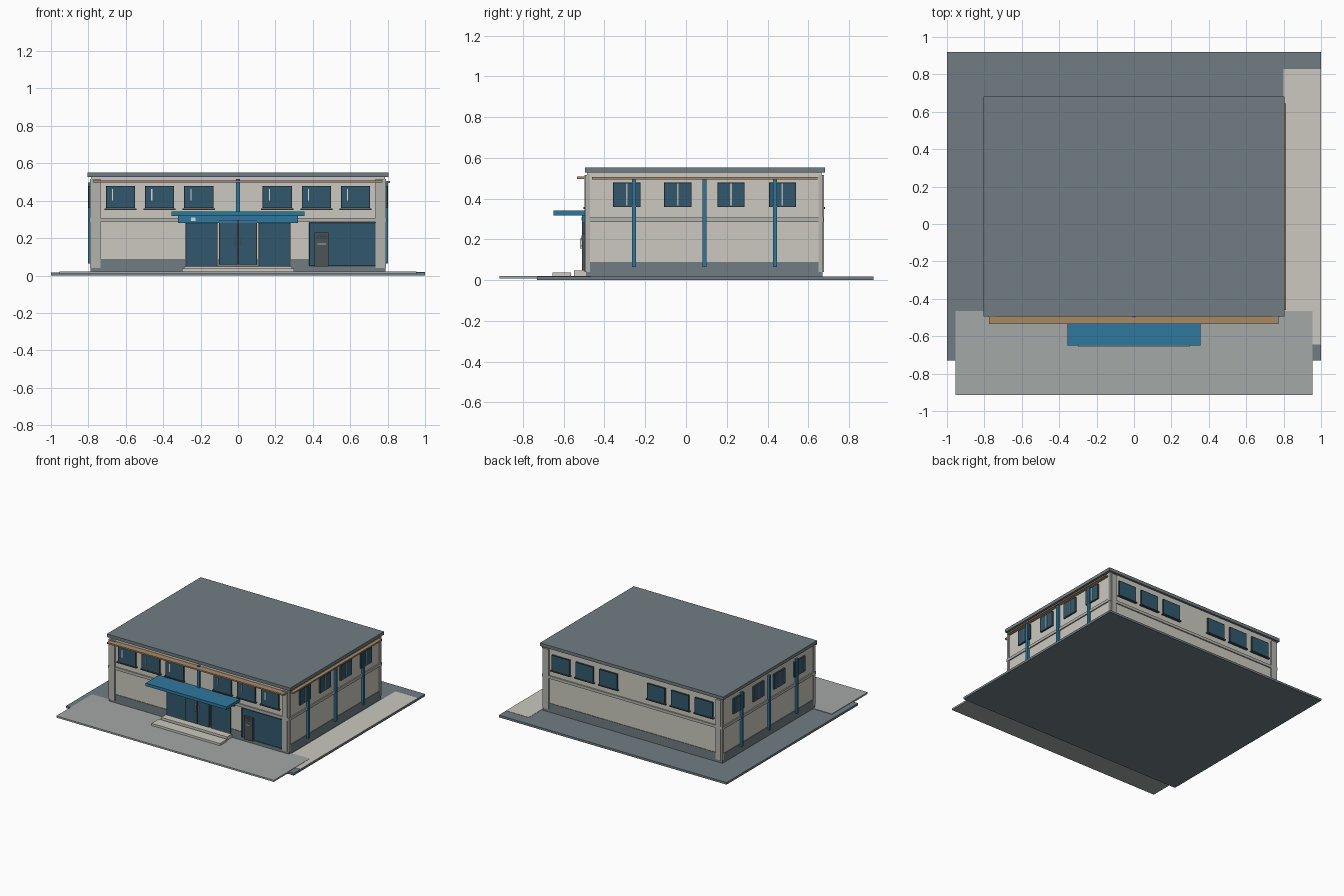
import bpy
import bmesh
from mathutils import Vector

cube = bpy.data.objects.get("Cube")
if cube:
    bpy.data.objects.remove(cube, do_unlink=True)


def material(name, code):
    """Flat material from a display hex code, converted to linear."""
    rgb = [int(code[i:i + 2], 16) / 255 for i in (0, 2, 4)]
    lin = [c / 12.92 if c < 0.04 else ((c + 0.055) / 1.055) ** 2.4 for c in rgb]
    mat = bpy.data.materials.new(name)
    mat.use_nodes = True
    mat.diffuse_color = (*lin, 1)
    mat.node_tree.nodes["Principled BSDF"].inputs["Base Color"].default_value = (*lin, 1)
    return mat


CREAM = material("cream_plaster", "cbc9bf")
SLATE = material("slate_grey", "717d82")
PAVING = material("paving_grey", "a4a8a6")
TRIM = material("trim_grey", "b4b4ae")
BLUE = material("canopy_blue", "2f789e")
GLASS = material("dark_blue_glass", "31596f")
FRAME = material("dark_frame", "3c4a52")
WOOD = material("tan_wood", "a98a66")
METAL = material("machine_grey", "4d5357")
WHITE = material("off_white", "dcdcd6")

WX, FRONT, BACK = 0.785, -0.485, 0.665


def box(name, lo, hi, mat):
    """Axis-aligned box between two corners."""
    lo, hi = Vector(lo), Vector(hi)
    bm = bmesh.new()
    bmesh.ops.create_cube(bm, size=1)
    for v in bm.verts:
        v.co = Vector((lo[i] + (hi[i] - lo[i]) * (v.co[i] + 0.5)) for i in range(3))
    mesh = bpy.data.meshes.new(name)
    bm.to_mesh(mesh)
    bm.free()
    mesh.materials.append(mat)
    obj = bpy.data.objects.new(name, mesh)
    bpy.context.collection.objects.link(obj)
    return obj


def on_wall(name, side, u, z, out, mat, base=-0.005):
    """Box on a wall: u along the wall, z up, out away from the wall."""
    u, z = sorted(u), sorted(z)
    if side in ("left", "right"):
        s = 1 if side == "left" else -1
        x = sorted((s * (WX + base), s * (WX + out)))
        return box(name, (x[0], u[0], z[0]), (x[1], u[1], z[1]), mat)
    y = (FRONT - out, FRONT - base) if side == "front" else (BACK + base, BACK + out)
    return box(name, (u[0], y[0], z[0]), (u[1], y[1], z[1]), mat)


NORMALS = {"front": (0, -1, 0), "back": (0, 1, 0), "left": (1, 0, 0), "right": (-1, 0, 0)}


def glazed(name, side, u, z, out, rim=0.007):
    """Frame box whose outer face is inset and sunk to make the pane."""
    obj = on_wall(name, side, u, z, out, FRAME)
    obj.data.materials.append(GLASS)
    normal = Vector(NORMALS[side])
    bm = bmesh.new()
    bm.from_mesh(obj.data)
    bm.normal_update()
    pane = max(bm.faces, key=lambda f: f.normal.dot(normal))
    bmesh.ops.inset_region(bm, faces=[pane], thickness=rim, depth=-0.003)
    pane.material_index = 1
    bm.to_mesh(obj.data)
    bm.free()
    return obj


# Ground and paving
box("ground_slab", (-1, -0.73, 0), (1, 0.92, 0.017), SLATE)
box("forecourt", (-0.955, -0.915, 0.008), (0.955, -0.465, 0.021), PAVING)
box("side_path", (0.8, -0.645, 0.008), (0.999, 0.83, 0.019), CREAM)
box("lower_step", (-0.3, -0.655, 0.015), (0.3, -0.565, 0.038), CREAM)
box("upper_step", (-0.29, -0.55, 0.015), (0.29, FRONT, 0.048), CREAM)

# Main body, plinth and roof
box("walls", (-WX, FRONT, 0.015), (WX, BACK, 0.53), CREAM)
p = 0.004
box("plinth", (-WX - p, FRONT - p, 0.014), (WX + p, BACK + p, 0.088), SLATE)
box("roof", (-0.805, -0.495, 0.527), (0.805, 0.682, 0.552), SLATE)

# Floor band and corner columns
b = 0.009
box("floor_band", (-WX - b, FRONT - b, 0.285), (WX + b, BACK + b, 0.307), TRIM)
for sx in (-1, 1):
    for label, y in (("front", FRONT), ("back", BACK)):
        sy = -1 if label == "front" else 1
        x0, x1 = sorted((sx * 0.735, sx * 0.777))
        y0, y1 = sorted((y - sy * 0.02, y + sy * 0.012))
        box(label + "_corner_column", (x0, y0, 0.04), (x1, y1, 0.515), TRIM)
        x0, x1 = sorted((sx * 0.76, sx * (WX + 0.006)))
        y0, y1 = sorted((y - sy * 0.015, y + sy * 0.007))
        box(label + "_corner_return", (x0, y0, 0.04), (x1, y1, 0.515), TRIM)

# Timber eaves beams
box("front_eaves_beam", (-0.775, -0.535, 0.497), (0.772, FRONT, 0.508), WOOD)
box("side_eaves_beam", (WX, -0.46, 0.495), (0.812, 0.645, 0.506), WOOD)

# Upper windows on front and back, in two groups of three
HEIGHT = (0.36, 0.48)
for c in (-0.628, -0.419, -0.21, 0.21, 0.419, 0.628):
    for side in ("front", "back"):
        glazed(side + "_window", side, (c - 0.078, c + 0.078), HEIGHT, 0.013)
        on_wall(side + "_sill", side, (c - 0.086, c + 0.086), (0.35, 0.358), 0.018, FRAME)
    on_wall("front_window_bar", "front", (c - 0.045, c - 0.039), (0.4, 0.462), 0.014, WHITE)

# Side windows and blue posts
for side in ("left", "right"):
    for c in (-0.291, -0.04, 0.221, 0.473):
        glazed(side + "_window", side, (c - 0.067, c + 0.067), HEIGHT, 0.013)
        on_wall(side + "_mullion", side, (c - 0.004, c + 0.004), (0.367, 0.473), 0.014, TRIM)
    for c in (-0.255, 0.09, 0.437):
        on_wall(side + "_post", side, (c - 0.01, c + 0.01), (0.065, 0.497), 0.018, BLUE)
on_wall("front_post", "front", (-0.01, 0.01), (0.335, 0.515), 0.014, BLUE)

# Entrance canopy and fascia
box("canopy", (-0.355, -0.65, 0.318), (0.355, FRONT, 0.341), BLUE)
on_wall("canopy_fascia", "front", (-0.32, 0.32), (0.28, 0.32), 0.024, BLUE)
on_wall("small_plate", "front", (-0.25, -0.226), (0.292, 0.31), 0.027, WHITE)

# Entrance glazing, double door and handles
for s in (-1, 1):
    glazed("entrance_panel", "front", (s * 0.11, s * 0.28), (0.05, 0.283), 0.012)
    glazed("door_leaf", "front", (s * 0.001, s * 0.102), (0.058, 0.297), 0.025)
    on_wall("door_handle", "front", (s * 0.013, s * 0.019), (0.155, 0.205), 0.034, WHITE, 0.018)

# Large shopfront panel and vending machine
glazed("shopfront", "front", (0.38, 0.74), (0.05, 0.283), 0.011, 0.004)
on_wall("machine", "front", (0.41, 0.485), (0.048, 0.23), 0.026, METAL)
on_wall("machine_screen", "front", (0.417, 0.478), (0.195, 0.22), 0.028, FRAME, 0.02)
on_wall("machine_slot", "front", (0.425, 0.47), (0.165, 0.172), 0.028, TRIM, 0.02)
